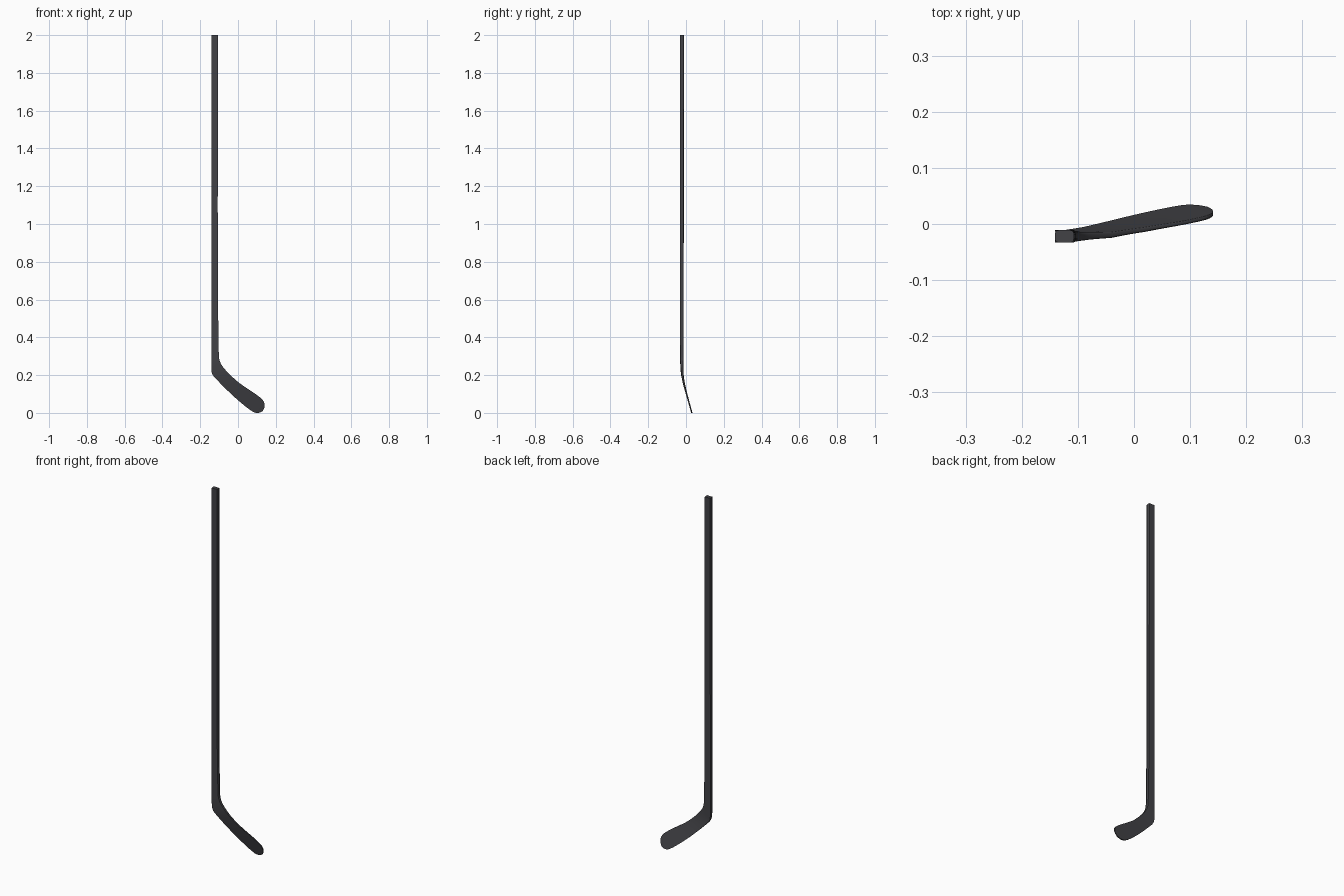
import bpy, bmesh, math

if "Cube" in bpy.data.objects:
    bpy.data.objects.remove(bpy.data.objects["Cube"])

# Stations from shaft top to blade toe: outer edge x,z, inner edge x,z, thickness
STATIONS = [
    (-.141, 2.0, -.107, 2.0, .022),
    (-.141, .80, -.107, .80, .020),
    (-.141, .45, -.104, .45, .019),
    (-.141, .32, -.102, .325, .018),
    (-.141, .25, -.099, .285, .017),
    (-.139, .215, -.091, .262, .015),
    (-.128, .193, -.077, .240, .013),
    (-.100, .163, -.050, .210, .011),
    (-.050, .113, -.005, .168, .009),
    (.000, .067, .040, .135, .008),
    (.050, .026, .087, .104, .007),
    (.080, .006, .122, .077, .007),
    (.098, .000, .136, .060, .007),
    (.117, .002, .141, .044, .006),
    (.132, .011, .139, .026, .005),
]
# Sideways lean of the centre plane by height
LEAN = [(0, .031), (.05, .017), (.10, .003), (.15, -.010), (.20, -.0195), (.26, -.022), (3, -.022)]


def lean(z):
    z = max(z, 0)
    for (z0, y0), (z1, y1) in zip(LEAN, LEAN[1:]):
        if z <= z1:
            return y0 + (y1 - y0) * (z - z0) / (z1 - z0)


def catmull(a, b, c, d, t):
    return tuple(.5 * (2 * q + (r - p) * t + (2 * p - 5 * q + 4 * r - s) * t * t
                       + (3 * q - p - 3 * r + s) * t ** 3) for p, q, r, s in zip(a, b, c, d))


def section(w, t):
    """Rounded rectangle: offsets along the width and the thickness."""
    r = min(.3 * t, .4 * w)
    pts = []
    for k, (sx, sy) in enumerate([(1, 1), (-1, 1), (-1, -1), (1, -1)]):
        for i in range(4):
            a = math.pi / 2 * (k + i / 3)
            pts.append((sx * (w / 2 - r) + r * math.cos(a), sy * (t / 2 - r) + r * math.sin(a)))
        # extra points across the broad faces follow the lean
        if k in (0, 2):
            for f in (.5, 0, -.5):
                pts.append((sx * f * w, sy * t / 2))
    return pts


# Smooth the stations
rows = []
n = len(STATIONS)
for i in range(n - 1):
    ctrl = [STATIONS[min(max(i + o, 0), n - 1)] for o in (-1, 0, 1, 2)]
    rows += [catmull(*ctrl, s / 4) for s in range(4)]
rows.append(STATIONS[-1])

# Loft shaft and blade as one continuous skin
bm = bmesh.new()
rings = []
for ox, oz, ix, iz, t in rows:
    w = math.hypot(ix - ox, iz - oz)
    ring = []
    for u, v in section(w, t):
        f = u / w + .5
        z = max(oz + (iz - oz) * f, 0)
        ring.append(bm.verts.new((ox + (ix - ox) * f, lean(z) + v, z)))
    rings.append(ring)
for a, b in zip(rings, rings[1:]):
    for j in range(len(a)):
        k = (j + 1) % len(a)
        bm.faces.new((a[j], a[k], b[k], b[j]))
bm.faces.new(rings[0])
bm.faces.new(rings[-1])
bmesh.ops.recalc_face_normals(bm, faces=bm.faces)

mesh = bpy.data.meshes.new("hockey_stick")
bm.to_mesh(mesh)
bm.free()
stick = bpy.data.objects.new("hockey_stick", mesh)
bpy.context.collection.objects.link(stick)

mat = bpy.data.materials.new("dark_composite")
mat.diffuse_color = (.055, .055, .062, 1)
mat.use_nodes = True
mat.node_tree.nodes["Principled BSDF"].inputs["Base Color"].default_value = mat.diffuse_color
mesh.materials.append(mat)

bpy.context.view_layer.objects.active = stick
stick.select_set(True)
bpy.ops.object.shade_smooth_by_angle(angle=math.radians(40))
